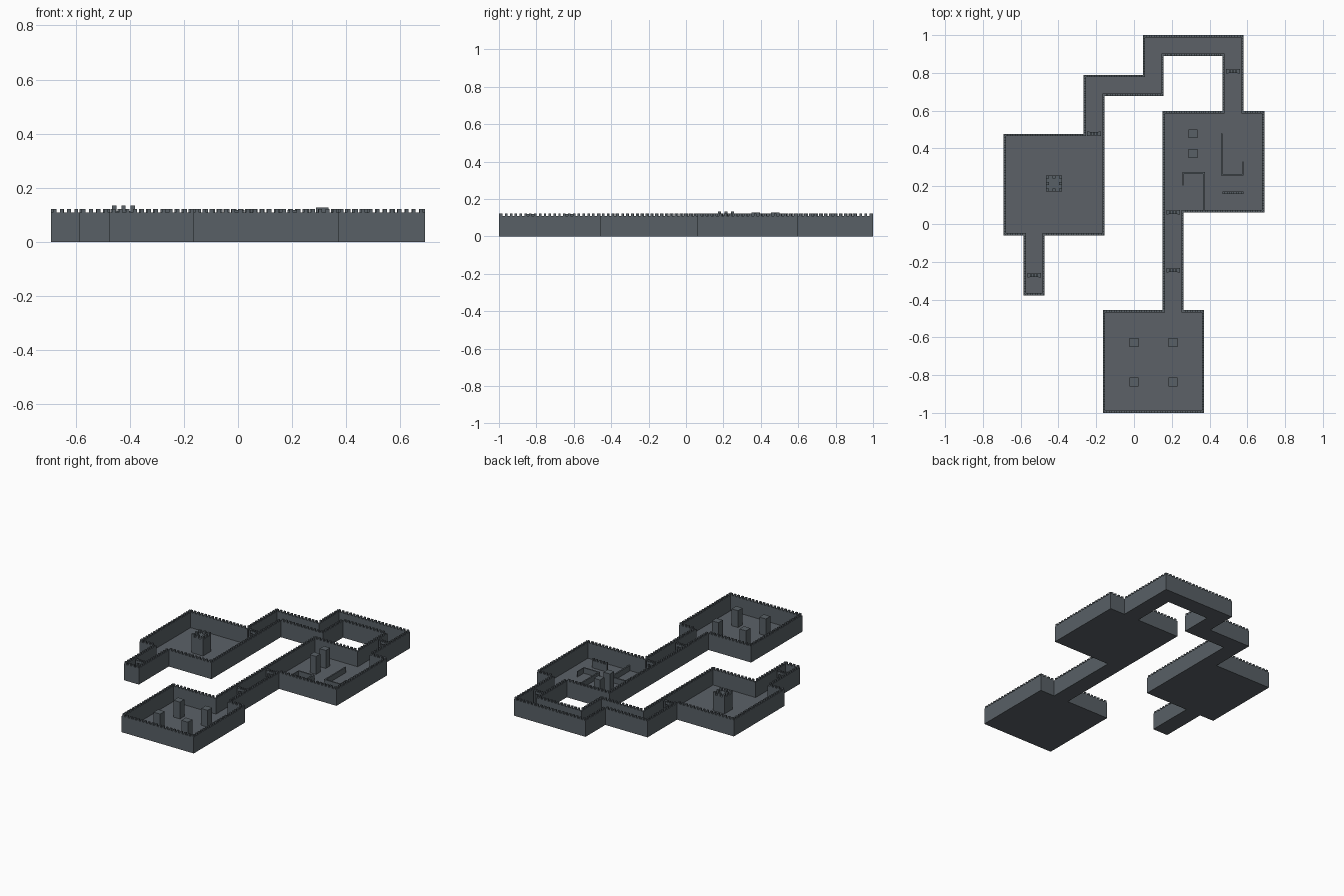
import bpy, bmesh, math
from mathutils import Vector

if "Cube" in bpy.data.objects:
    bpy.data.objects.remove(bpy.data.objects["Cube"])


def material(name, rgb):
    m = bpy.data.materials.new(name)
    m.diffuse_color = (*rgb, 1)
    m.use_nodes = True
    m.node_tree.nodes["Principled BSDF"].inputs["Base Color"].default_value = m.diffuse_color
    return m


STONE = material("wall stone", (0.098, 0.117, 0.132))
FLOOR = material("floor stone", (0.106, 0.120, 0.137))

T = 0.012        # wall thickness
WALL_H = 0.109   # wall walk height
TOP_H = 0.122    # battlement height
STEP = 0.0265    # battlement spacing
FLOOR_H = 0.006

# Outline of the whole chain of rooms and corridors, counter-clockwise
PLAN = [(-.165, -1), (.371, -1), (.371, -.456), (.263, -.456), (.263, .061),
        (.69, .061), (.69, .598), (.58, .598), (.58, 1), (.047, 1),
        (.047, .79), (-.267, .79), (-.267, .477), (-.69, .477), (-.69, -.06),
        (-.585, -.06), (-.585, -.378), (-.473, -.378), (-.473, -.06),
        (-.156, -.06), (-.156, .678), (.157, .678), (.157, .89), (.468, .89),
        (.468, .598), (.152, .598), (.152, -.456), (-.165, -.456)]
PLAN = [Vector(p) for p in PLAN]
N = len(PLAN)


def finish(bm, name, mat):
    bmesh.ops.recalc_face_normals(bm, faces=bm.faces)
    me = bpy.data.meshes.new(name)
    bm.to_mesh(me)
    bm.free()
    me.materials.append(mat)
    ob = bpy.data.objects.new(name, me)
    bpy.context.collection.objects.link(ob)
    return ob


def box(bm, x0, x1, y0, y1, z0, z1):
    vs = bmesh.ops.create_cube(bm, size=1)["verts"]
    for v in vs:
        v.co = ((x0 + x1) / 2 + v.co.x * (x1 - x0),
                (y0 + y1) / 2 + v.co.y * (y1 - y0),
                (z0 + z1) / 2 + v.co.z * (z1 - z0))


def inward(i):
    d = (PLAN[(i + 1) % N] - PLAN[i]).normalized()
    return Vector((-d.y, d.x))


# Floor slabs, one per room or corridor stretch (x0, x1, y0, y1)
for name, r in (("hall_floor", (-.165, .371, -1, -.456)),
                ("south_corridor_floor", (.152, .263, -.456, .061)),
                ("court_floor", (.152, .69, .061, .598)),
                ("east_corridor_floor", (.468, .58, .598, .89)),
                ("north_corridor_floor", (.047, .58, .89, 1)),
                ("link_corridor_floor", (.047, .157, .79, .89)),
                ("west_corridor_floor", (-.267, .157, .678, .79)),
                ("keep_corridor_floor", (-.267, -.156, .477, .678)),
                ("keep_room_floor", (-.69, -.156, -.06, .477)),
                ("entrance_floor", (-.585, -.473, -.378, -.06))):
    bm = bmesh.new()
    box(bm, *r, 0, FLOOR_H)
    finish(bm, name, FLOOR)

# Perimeter wall: outer face, walk and inner face
bm = bmesh.new()
inner = [p + T * (inward(i) + inward(i - 1)) for i, p in enumerate(PLAN)]
rings = [[bm.verts.new((p.x, p.y, z)) for p in loop]
         for loop, z in ((PLAN, 0), (PLAN, WALL_H), (inner, WALL_H), (inner, 0))]
for k in range(4):
    a, b = rings[k], rings[(k + 1) % 4]
    for i in range(N):
        j = (i + 1) % N
        bm.faces.new((a[i], a[j], b[j], b[i]))
finish(bm, "perimeter_wall", STONE)

# Battlements along every wall
bm = bmesh.new()
for i in range(N):
    a, b = PLAN[i], PLAN[(i + 1) % N]
    d, n = (b - a).normalized(), inward(i)
    length = (b - a).length
    count = max(2, round(length / STEP))
    pitch = length / count
    for k in range(count):
        p = a + d * (k + 0.25) * pitch
        q = p + d * pitch * 0.5 + n * T
        box(bm, min(p.x, q.x), max(p.x, q.x), min(p.y, q.y), max(p.y, q.y),
            WALL_H, TOP_H)
finish(bm, "battlements", STONE)

# Square pillars
for name, pts, size, h in (
        ("hall_pillar", [(x, y) for x in (0, .206) for y in (-.627, -.837)], .048, .119),
        ("court_pillar", [(.312, .478), (.312, .373)], .046, .127)):
    for x, y in pts:
        bm = bmesh.new()
        r = size / 2
        box(bm, x - r, x + r, y - r, y + r, FLOOR_H, h)
        finish(bm, name, STONE)

# Keep tower with eight merlons
bm = bmesh.new()
cx, cy, r, m = -.423, .214, .042, .016
box(bm, cx - r, cx + r, cy - r, cy + r, FLOOR_H, .115)
for u in (-1, 0, 1):
    for v in (-1, 0, 1):
        if u or v:
            x, y = cx + u * (r - m / 2), cy + v * (r - m / 2)
            box(bm, x - m / 2, x + m / 2, y - m / 2, y + m / 2, .115, .134)
finish(bm, "keep_tower", STONE)

# Gate frames: two posts and a lintel with small merlons
for x, y in ((-.529, -.272), (.207, -.245), (.207, .063), (.524, .808), (-.212, .477)):
    bm = bmesh.new()
    for s in (-1, 1):
        px = x + s * .03
        box(bm, px - .006, px + .006, y - .012, y + .012, FLOOR_H, .106)
    box(bm, x - .03, x + .03, y - .009, y + .009, .085, .1)
    for k in (-1, 0, 1):
        box(bm, x + k * .016 - .004, x + k * .016 + .004, y - .009, y + .009, .1, .108)
    finish(bm, "gate_frame", STONE)

# Low partitions in the court
bm = bmesh.new()
for x0, x1, y0, y1 in ((.26, .375, .266, .276), (.364, .374, .065, .276),
                       (.258, .263, .205, .276),
                       (.46, .469, .256, .48), (.46, .58, .256, .265),
                       (.575, .58, .256, .33)):
    box(bm, x0, x1, y0, y1, FLOOR_H, .042)
finish(bm, "court_partitions", STONE)

# Low crenellated screen in the court
bm = bmesh.new()
box(bm, .468, .579, .159, .171, FLOOR_H, .055)
for k in range(5):
    x = .468 + k * .02475
    box(bm, x, x + .012, .159, .171, .055, .068)
finish(bm, "court_screen", STONE)
